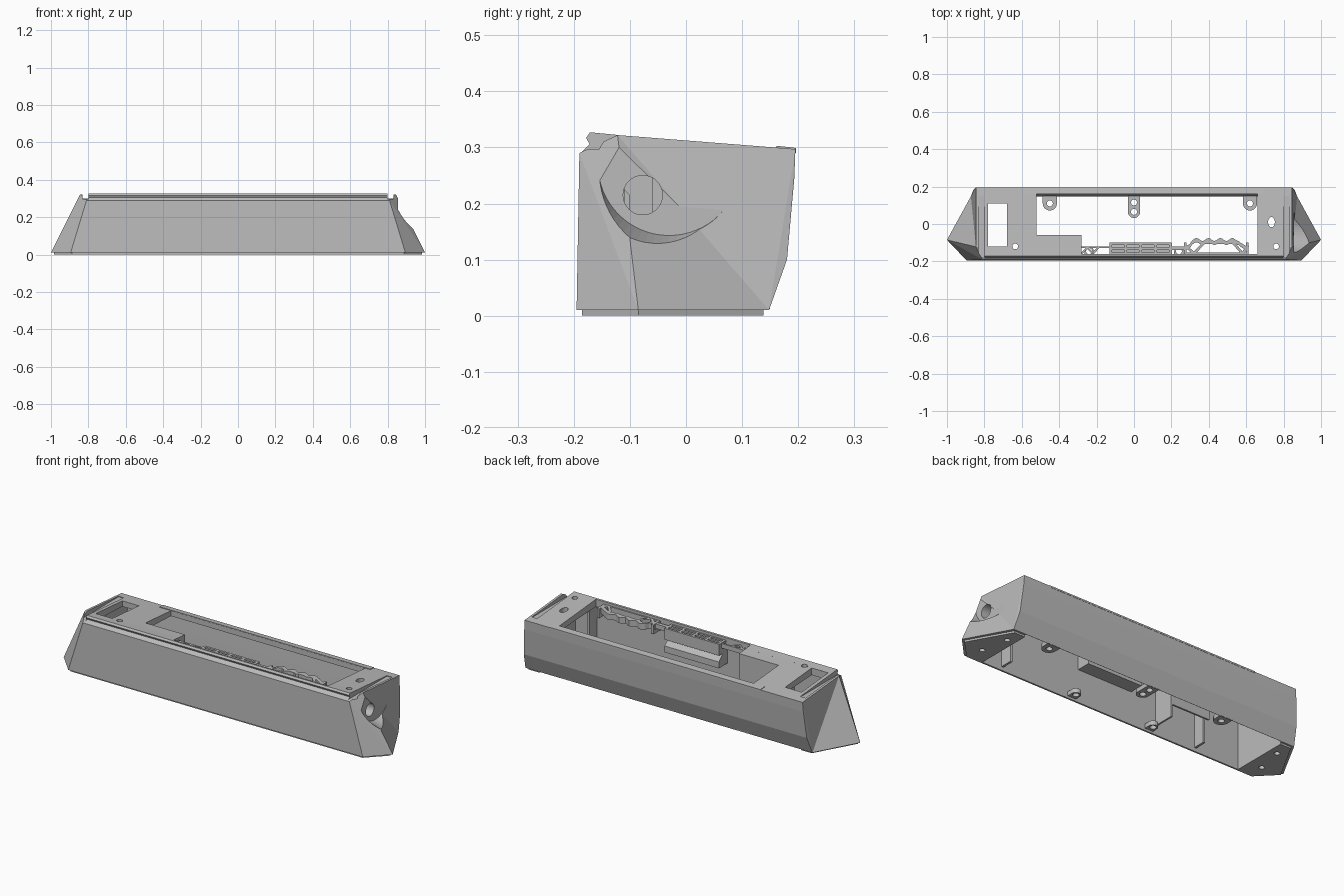
import bpy, bmesh, math
from mathutils import Vector, Matrix

cube = bpy.data.objects.get("Cube")
if cube:
    bpy.data.objects.remove(cube, do_unlink=True)

grey = bpy.data.materials.new("plain grey")
grey.use_nodes = True
COLOUR = (0.5, 0.5, 0.5, 1)
grey.diffuse_color = COLOUR
grey.node_tree.nodes["Principled BSDF"].inputs["Base Color"].default_value = COLOUR


def finish(bm, name):
    bmesh.ops.recalc_face_normals(bm, faces=bm.faces)
    me = bpy.data.meshes.new(name)
    bm.to_mesh(me)
    bm.free()
    me.materials.append(grey)
    ob = bpy.data.objects.new(name, me)
    bpy.context.scene.collection.objects.link(ob)
    return ob


def hull(name, points):
    """Convex solid, mirrored across x."""
    bm = bmesh.new()
    for x, y, z in points:
        for s in (1, -1):
            bm.verts.new((s * x, y, z))
    bmesh.ops.convex_hull(bm, input=bm.verts)
    bmesh.ops.dissolve_limit(bm, angle_limit=0.02, verts=bm.verts, edges=bm.edges)
    return finish(bm, name)


def prism(name, outline, a, b, axis="z"):
    """Extrude an outline: (x, y) along z, or (y, z) along x."""
    bm = bmesh.new()
    place = (lambda p, t: (p[0], p[1], t)) if axis == "z" else (lambda p, t: (t, p[0], p[1]))
    face = bm.faces.new([bm.verts.new(place(p, a)) for p in outline])
    geom = bmesh.ops.extrude_face_region(bm, geom=[face])["geom"]
    shift = Vector(place((0, 0), b - a))
    bmesh.ops.translate(bm, vec=shift, verts=[g for g in geom if isinstance(g, bmesh.types.BMVert)])
    return finish(bm, name)


def box(name, x0, x1, y0, y1, z0, z1):
    return prism(name, [(x0, y0), (x1, y0), (x1, y1), (x0, y1)], z0, z1)


def bar(name, p, q, w, z0, z1):
    p, q = Vector(p), Vector(q)
    n = (q - p).normalized().orthogonal() * w / 2
    return prism(name, [p + n, q + n, q - n, p - n], z0, z1)


def cone(name, centre, r1, r2, depth, along_x=False, n=40):
    bm = bmesh.new()
    m = Matrix.Translation(centre)
    if along_x:
        m = m @ Matrix.Rotation(math.pi / 2, 4, "Y")
    bmesh.ops.create_cone(bm, cap_ends=True, segments=n, radius1=r1, radius2=r2, depth=depth, matrix=m)
    return finish(bm, name)


def boolean(ob, tools, op="DIFFERENCE"):
    """Apply each tool to the object and delete the tool."""
    for tool in tools:
        tool.hide_render = True
        mod = ob.modifiers.new("cut", "BOOLEAN")
        mod.operation, mod.solver, mod.object = op, "EXACT", tool
        me = bpy.data.meshes.new_from_object(ob.evaluated_get(bpy.context.evaluated_depsgraph_get()))
        ob.modifiers.clear()
        ob.data = me
        bpy.data.objects.remove(tool, do_unlink=True)
    ob.data.materials.clear()
    ob.data.materials.append(grey)


# Housing: a nearly square-ended block joined with a wedge flaring at both ends
FRONT_TOP, RIDGE = (0.81, -0.19, 0.29), (0.845, -0.122, 0.322)
REAR_FOOT = (0.872, 0.148, 0.01)
body = hull("housing", [
    (0.86, -0.195, 0.01), REAR_FOOT, (0.86, 0.18, 0.1), (0.848, 0.193, 0.245),
    (0.845, 0.195, 0.297), FRONT_TOP, RIDGE])
wedge = hull("wedge", [(0.895, -0.195, 0.01), (1, -0.085, 0.01), REAR_FOOT, FRONT_TOP, RIDGE])

# Hooked rail along the front top edge
rail = prism("rail", [(-0.19, 0.288), (-0.172, 0.306), (-0.178, 0.317), (-0.171, 0.327),
                      (-0.12, 0.322), (-0.15, 0.289)], -0.8, 0.8, "x")
boolean(body, [wedge, rail], "UNION")

# Base lip
lip = hull("base_lip", [(x, y, z) for z in (0, 0.015) for x, y in
                        ((0.887, -0.185), (0.985, -0.085), (0.86, 0.138))])
cavity = [(-0.176, -0.05), (-0.176, 0.285), (0.178, 0.27), (0.172, 0.2), (0.165, 0.1), (0.135, -0.05)]
boolean(lip, [prism("lip_cut", cavity, -0.795, 0.795, "x")])

# Hollow inside, top window, rear bay and end slots
cuts = [
    prism("cavity_cut", cavity, -0.795, 0.795, "x"),
    prism("window_cut", [(-0.52, 0.16), (0.66, 0.16), (0.66, -0.16),
                         (-0.28, -0.16), (-0.28, -0.06), (-0.52, -0.06)], 0.2, 0.4),
    box("bay_cut", -0.78, -0.68, -0.12, 0.11, 0.2, 0.4),
]
for s in (-1, 1):
    a, b = sorted((s * 0.8, s * 0.832))
    cuts.append(box("slot_cut", a, b, -0.25, 0.15, 0.297, 0.4))

# Scooped socket on one end and small holes in the top
cuts += [
    cone("scoop_cut", (0.936, -0.03, 0.27), 0.127, 0.17, 0.16, True, 64),
    cone("socket_cut", (0.8, -0.077, 0.215), 0.035, 0.035, 0.3, True),
    cone("screw_cut", (-0.635, -0.12, 0.3), 0.015, 0.015, 0.2),
    cone("screw_cut", (0.76, -0.12, 0.3), 0.015, 0.015, 0.2),
]
oval = [(0.735 + 0.018 * math.cos(t * math.pi / 12), 0.01 + 0.027 * math.sin(t * math.pi / 12))
        for t in range(24)]
cuts.append(prism("oval_cut", oval, 0.2, 0.4))
boolean(body, cuts)

# Screw holes in the end plates underneath
for ob in (body, lip):
    boolean(ob, [cone("plate_screw_cut", (s * x, y, 0), 0.014, 0.014, 0.06)
                 for s in (-1, 1) for x, y in ((0.84, 0.06), (0.87, -0.09))])

# Thin strip along the rear top edge
prism("rear_strip", [(0.161, 0.29), (0.161, 0.303), (0.196, 0.299), (0.196, 0.29)], -0.59, 0.69, "x")


# Mounting tabs with rounded ends and holes
def tab(name, x, y_wall, y_hole, r=0.038, holes=1):
    d = 1 if y_hole > y_wall else -1
    arc = [(x + r * math.cos(t * math.pi / 10), y_hole + d * r * math.sin(t * math.pi / 10))
           for t in range(11)]
    ob = prism(name, [(x + r, y_wall)] + arc + [(x - r, y_wall)], 0.012, 0.035)
    boolean(ob, [cone("tab_hole", (x, y_hole - d * 0.05 * i, 0.02), 0.016, 0.016, 0.1)
                 for i in range(holes)])


tab("rear_tab", -0.45, 0.15, 0.11)
tab("rear_tab", 0.62, 0.15, 0.11)
tab("centre_tab", 0, 0.15, 0.065, 0.033, 2)
for x in (-0.24, 0.24):
    tab("front_tab", x, -0.18, -0.145, 0.025)

# Deep ladder grille behind the front rail, over a sloped block
LOW, TOP = 0.25, 0.312
for y in (-0.158, -0.132, -0.106):
    bar("grille_rail", (-0.13, y), (0.2, y), 0.012, LOW, TOP)
for i in range(5):
    x = -0.125 + i * 0.08
    bar("grille_rung", (x, -0.16), (x, -0.104), 0.014, LOW, TOP)
prism("sloped_block", [(-0.178, 0.255), (-0.14, 0.255), (-0.1, 0.215), (-0.1, 0.18), (-0.178, 0.18)],
      -0.13, 0.2, "x")

# Small triangular brace and connecting strip
bar("brace_rail", (-0.28, -0.124), (-0.13, -0.124), 0.01, 0.285, 0.31)
bar("link_strip", (0.2, -0.13), (0.28, -0.13), 0.02, 0.285, 0.31)
zig = [(-0.28, -0.158), (-0.25, -0.126), (-0.22, -0.158), (-0.19, -0.126)]
for p, q in zip(zig, zig[1:]):
    bar("brace_strut", p, q, 0.01, 0.285, 0.31)

# Scalloped truss
wave = [(0.27 + 0.01 * i, -0.083 + 0.008 * math.cos(i * math.pi / 3.2) if 3 < i < 30
         else -0.1 - 0.006 * (abs(i - 17) - 13)) for i in range(35)]
under = [(x, y - 0.022) for x, y in reversed(wave)]
prism("truss_scallop", wave + under, 0.28, 0.312)
nodes = [(0.27, -0.11), (0.32, -0.158), (0.375, -0.1), (0.53, -0.1), (0.58, -0.158), (0.61, -0.115)]
for p, q in zip(nodes, nodes[1:]):
    bar("truss_strut", p, q, 0.014, 0.28, 0.312)
bar("truss_base", (0.27, -0.158), (0.61, -0.158), 0.01, 0.28, 0.312)
for x in (0.275, 0.605):
    bar("truss_post", (x, -0.16), (x, -0.1), 0.014, 0.26, 0.312)

# Inner walls hanging below the window edge
box("corner_wall", -0.29, -0.28, -0.178, -0.06, 0.05, 0.295)
box("corner_panel", -0.52, -0.28, -0.07, -0.06, 0.12, 0.295)
for x in (-0.535, 0.665):
    box("inner_rib", x, x + 0.012, -0.178, -0.11, 0.02, 0.295)
